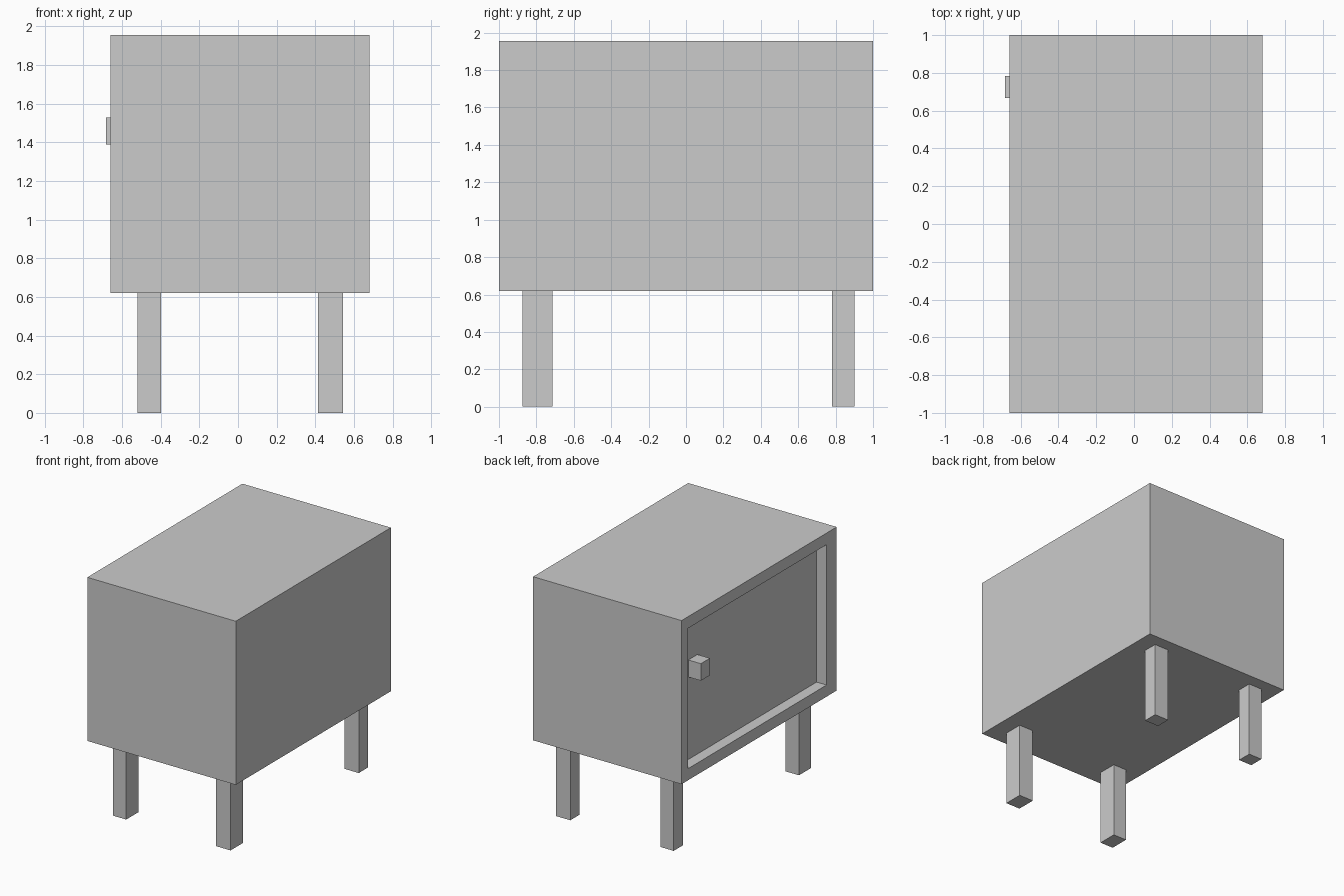
import bpy
import bmesh
from mathutils import Vector

if "Cube" in bpy.data.objects:
    bpy.data.objects.remove(bpy.data.objects["Cube"])


def box(name, x, y, z):
    """Box object spanning the given (min, max) ranges."""
    bm = bmesh.new()
    bmesh.ops.create_cube(bm, size=1)
    lo, hi = Vector((x[0], y[0], z[0])), Vector((x[1], y[1], z[1]))
    for v in bm.verts:
        v.co = (lo + hi) / 2 + v.co * (hi - lo)
    mesh = bpy.data.meshes.new(name)
    bm.to_mesh(mesh)
    bm.free()
    obj = bpy.data.objects.new(name, mesh)
    bpy.context.collection.objects.link(obj)
    return obj


BODY_X, BODY_Y, BODY_Z = (-0.66, 0.68), (-1.0, 1.0), (0.62, 1.955)
OPEN_Y, OPEN_Z = (-0.87, 0.915), (0.715, 1.86)
DOOR_X = -0.57

# Cabinet shell with a recessed door panel on the -x side
cabinet = box("cabinet", BODY_X, BODY_Y, BODY_Z)
bm = bmesh.new()
bm.from_mesh(cabinet.data)
bm.normal_update()
side = min(bm.faces, key=lambda f: f.normal.x)
bmesh.ops.inset_individual(bm, faces=[side], thickness=0.05)
# Fit the inset rim to the opening
for v in side.verts:
    v.co.y = OPEN_Y[v.co.y > 0]
    v.co.z = OPEN_Z[v.co.z > sum(BODY_Z) / 2]
# Push the panel inwards, leaving recess walls
bmesh.ops.inset_individual(bm, faces=[side], thickness=0.0)
for v in side.verts:
    v.co.x = DOOR_X
bmesh.ops.recalc_face_normals(bm, faces=bm.faces)
bm.to_mesh(cabinet.data)
bm.free()

# Door knob
box("door_knob", (-0.683, DOOR_X), (0.667, 0.784), (1.388, 1.527))

# Four square legs
for x_name, x in (("left", (-0.519, -0.398)), ("right", (0.414, 0.544))):
    for y_name, y in (("front", (-0.873, -0.715)), ("back", (0.78, 0.9))):
        box(f"{y_name}_{x_name}_leg", x, y, (0.0, BODY_Z[0]))
